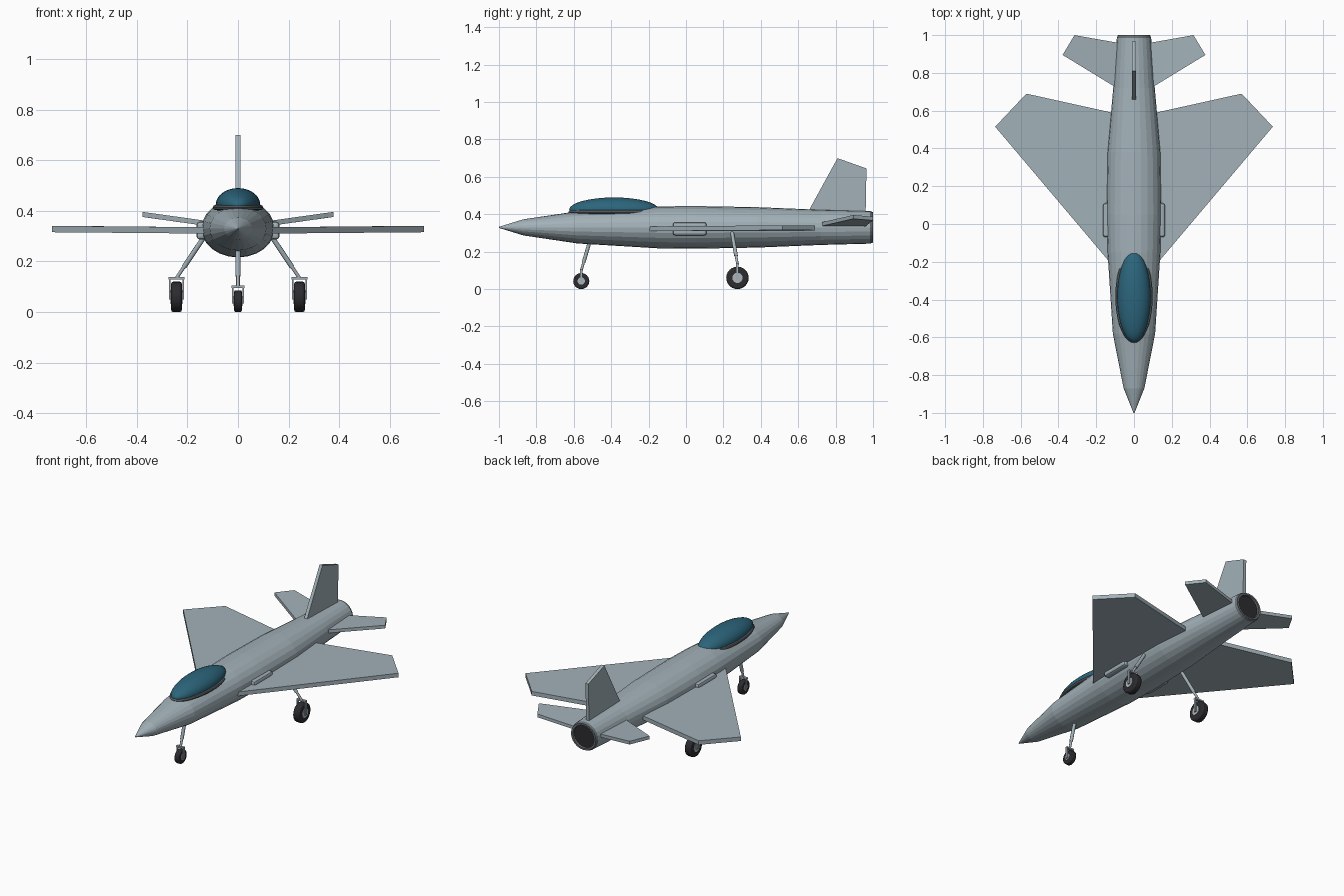
import bpy, bmesh, math
from mathutils import Vector

cube = bpy.data.objects.get("Cube")
if cube:
    bpy.data.objects.remove(cube, do_unlink=True)


def material(name, r, g, b):
    m = bpy.data.materials.new(name)
    m.use_nodes = True
    m.diffuse_color = (r, g, b, 1)
    m.node_tree.nodes["Principled BSDF"].inputs["Base Color"].default_value = (r, g, b, 1)
    return m


BODY = material("blue grey skin", 0.36, 0.44, 0.48)
GLASS = material("teal glass", 0.025, 0.13, 0.2)
FRAME = material("dark steel", 0.13, 0.15, 0.16)
RUBBER = material("black rubber", 0.025, 0.025, 0.03)
METAL = material("light metal", 0.42, 0.46, 0.49)


def finish(obj, name, mat, smooth=False):
    obj.name = name
    obj.data.materials.append(mat)
    if smooth:
        bpy.ops.object.shade_smooth_by_angle(angle=math.radians(35))
    return obj


def mesh_object(name, bm, mat):
    bmesh.ops.recalc_face_normals(bm, faces=bm.faces)
    mesh = bpy.data.meshes.new(name)
    bm.to_mesh(mesh)
    bm.free()
    obj = bpy.data.objects.new(name, mesh)
    bpy.context.collection.objects.link(obj)
    return finish(obj, name, mat)


def slab(name, outline, offset, mat=BODY):
    """Flat plate: outline pushed both ways along offset."""
    bm = bmesh.new()
    off = Vector(offset)
    a = [bm.verts.new(Vector(p) + off) for p in outline]
    b = [bm.verts.new(Vector(p) - off) for p in outline]
    bm.faces.new(a)
    bm.faces.new(b[::-1])
    for i in range(len(a)):
        j = (i + 1) % len(a)
        bm.faces.new((a[i], b[i], b[j], a[j]))
    return mesh_object(name, bm, mat)


def rod(name, start, end, radius, mat, sides=12, smooth=True):
    a, b = Vector(start), Vector(end)
    bpy.ops.mesh.primitive_cylinder_add(vertices=sides, radius=radius,
                                        depth=(b - a).length, location=(a + b) / 2)
    obj = bpy.context.object
    obj.rotation_euler = (b - a).to_track_quat('Z', 'Y').to_euler()
    return finish(obj, name, mat, smooth)


def box(name, center, size, mat, bevel=0):
    bpy.ops.mesh.primitive_cube_add(size=1, location=center)
    obj = bpy.context.object
    obj.scale = size
    bpy.ops.object.transform_apply(location=False, rotation=False, scale=True)
    if bevel:
        mod = obj.modifiers.new("Bevel", 'BEVEL')
        mod.width, mod.segments = bevel, 2
    return finish(obj, name, mat)


# Fuselage: elliptical rings lofted from nose to a recessed exhaust
SIDES = 24
AXIS = 0.33
stations = [  # y, half width, half height
    (-1.0, 0.003, 0.003), (-0.87, 0.055, 0.043), (-0.58, 0.112, 0.086),
    (-0.15, 0.14, 0.112), (0.05, 0.145, 0.114), (0.38, 0.14, 0.108),
    (0.72, 0.11, 0.094), (0.985, 0.091, 0.087), (1.0, 0.085, 0.081),
    (1.0, 0.072, 0.07), (0.988, 0.07, 0.068)]
bm = bmesh.new()
rings = []
for y, w, h in stations:
    angles = [2 * math.pi * i / SIDES for i in range(SIDES)]
    rings.append([bm.verts.new((w * math.cos(t), y, AXIS + h * math.sin(t))) for t in angles])
for n, (r, s) in enumerate(zip(rings, rings[1:])):
    for i in range(SIDES):
        j = (i + 1) % SIDES
        f = bm.faces.new((r[i], r[j], s[j], s[i]))
        f.material_index = 1 if n >= len(stations) - 4 else 0
bm.faces.new(rings[0])
bm.faces.new(rings[-1]).material_index = 2
fuselage = mesh_object("fuselage", bm, BODY)
fuselage.data.materials.append(FRAME)
fuselage.data.materials.append(RUBBER)

# Canopy and its frame
bpy.ops.mesh.primitive_uv_sphere_add(segments=32, ring_count=16, location=(0, -0.385, 0.424))
bpy.context.object.scale = (0.088, 0.24, 0.066)
finish(bpy.context.object, "canopy", GLASS, True)
bpy.ops.mesh.primitive_torus_add(major_segments=40, minor_segments=8, major_radius=1,
                                 minor_radius=0.1, location=(0, -0.385, 0.413))
bpy.context.object.scale = (0.09, 0.222, 0.1)
finish(bpy.context.object, "canopy_frame", FRAME, True)

# Tail fin
slab("tail_fin", [(0, 0.64, 0.39), (0, 0.81, 0.7), (0, 0.965, 0.645), (0, 0.96, 0.38)],
     (0.01, 0, 0))


def wheel_unit(name, x, y, radius, width, top):
    """Tyre, hub, fork and strut of one landing leg."""
    def across(part, r, w, mat, sides=24):
        return rod(name + part, (x - w / 2, y, radius), (x + w / 2, y, radius), r, mat, sides)
    tyre = across("_tyre", radius, width, RUBBER)
    mod = tyre.modifiers.new("Bevel", 'BEVEL')
    mod.width, mod.segments, mod.limit_method = radius * 0.14, 2, 'ANGLE'
    across("_hub", radius * 0.46, width + 0.006, METAL, 16)
    bar = 2 * radius + 0.014
    gap = width / 2 + 0.006
    box(name + "_fork_bar", (x, y, bar), (2 * gap + 0.008, 0.016, 0.009), BODY)
    for s in (-1, 1):
        box(name + "_fork_arm", (x + s * gap, y, (bar + radius) / 2 - 0.003),
            (0.007, 0.014, bar - radius + 0.014), BODY)
    foot, head = Vector((x, y, bar)), Vector(top)
    rod(name + "_strut_lower", foot, foot.lerp(head, 0.35), 0.007, METAL)
    rod(name + "_strut_upper", foot.lerp(head, 0.25), head, 0.01, BODY)


wheel_unit("nose_gear", 0, -0.56, 0.043, 0.03, (0, -0.51, 0.27))

# Mirrored parts
for side, s in (("left", 1), ("right", -1)):
    slab(side + "_wing", [(s * 0.05, -0.295, 0.322), (s * 0.735, 0.515, 0.328),
                          (s * 0.57, 0.69, 0.327), (s * 0.05, 0.575, 0.322)], (0, 0, 0.0125))
    slab(side + "_tailplane", [(s * 0.05, 0.695, 0.34), (s * 0.378, 0.895, 0.386),
                               (s * 0.315, 1.0, 0.377), (s * 0.05, 0.953, 0.34)], (0, 0, 0.01))
    box(side + "_side_pod", (s * 0.14, 0.02, 0.322), (0.048, 0.18, 0.07), BODY, 0.012)
    wheel_unit(side + "_main_gear", s * 0.243, 0.275, 0.06, 0.042, (s * 0.125, 0.245, 0.31))
